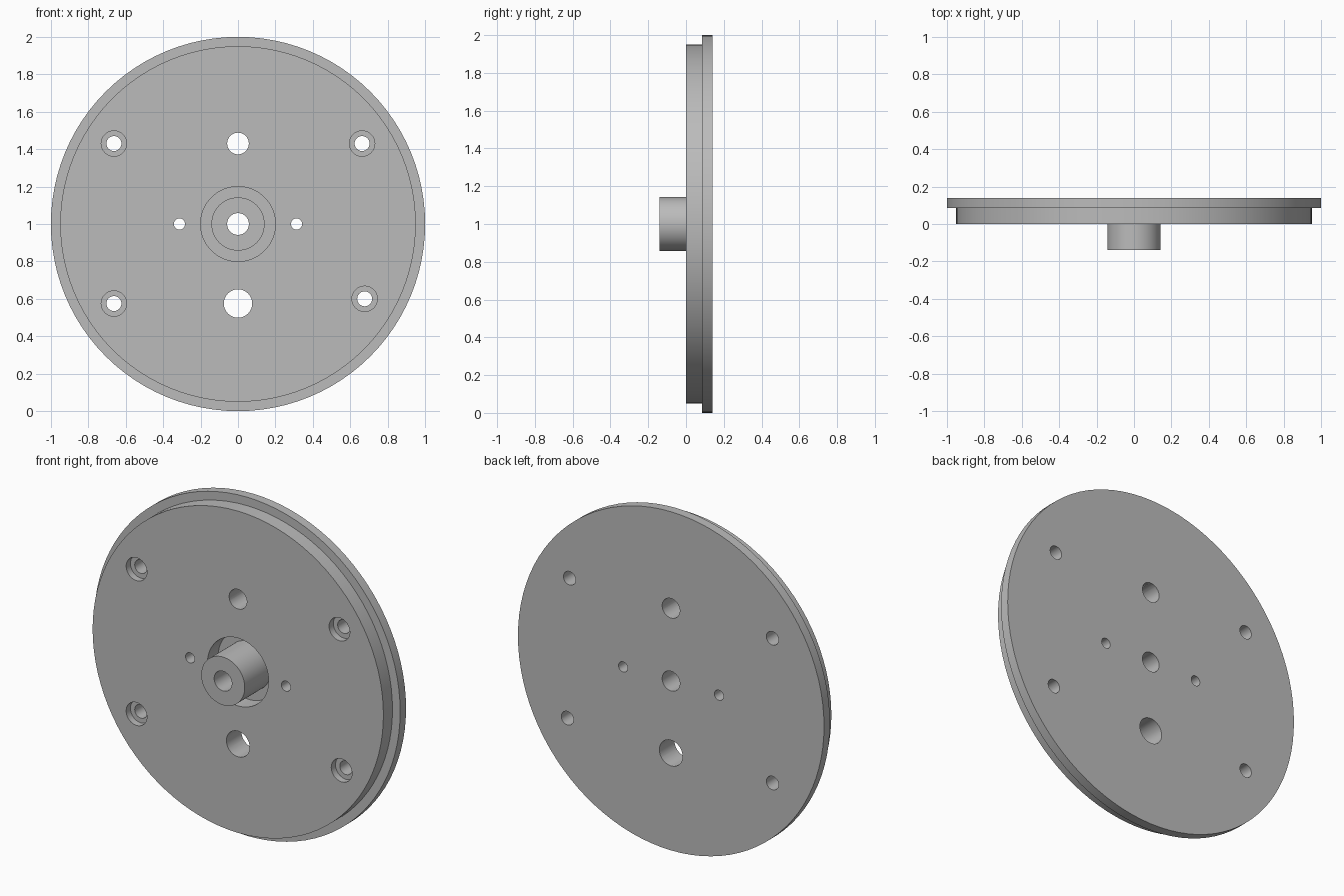
import bpy
import math

# Remove the default object
cube = bpy.data.objects.get("Cube")
if cube:
    bpy.data.objects.remove(cube, do_unlink=True)

# Single plain metal colour
metal = bpy.data.materials.new("plain grey")
metal.use_nodes = True
GREY = (0.5, 0.5, 0.5, 1.0)
metal.diffuse_color = GREY
metal.node_tree.nodes["Principled BSDF"].inputs["Base Color"].default_value = GREY

CENTRE_Z = 1.0
FRONT, STEP, BACK = 0.0, 0.085, 0.14


def lathe(name, profile, x=0.0, z=CENTRE_Z, sides=96, ring=False):
    """Turn (radius, y) points around the y axis; ring closes the profile on itself."""
    verts, faces = [], []
    n = len(profile)
    for i in range(sides):
        a = 2 * math.pi * i / sides
        verts += [(x + r * math.cos(a), y, z + r * math.sin(a)) for r, y in profile]
    for i in range(sides):
        j = (i + 1) % sides
        for k in range(n if ring else n - 1):
            m = (k + 1) % n
            faces.append((i * n + k, i * n + m, j * n + m, j * n + k))
    if not ring:
        faces.append([i * n for i in reversed(range(sides))])
        faces.append([i * n + n - 1 for i in range(sides)])
    mesh = bpy.data.meshes.new(name)
    mesh.from_pydata(verts, [], faces)
    mesh.materials.append(metal)
    obj = bpy.data.objects.new(name, mesh)
    bpy.context.collection.objects.link(obj)
    # Make all normals point outwards
    bpy.context.view_layer.objects.active = obj
    bpy.ops.object.select_all(action="DESELECT")
    obj.select_set(True)
    bpy.ops.object.mode_set(mode="EDIT")
    bpy.ops.mesh.select_all(action="SELECT")
    bpy.ops.mesh.normals_make_consistent(inside=False)
    bpy.ops.object.mode_set(mode="OBJECT")
    return obj


# Stepped plate with bored hub standing in a round recess
BORE, HUB, RECESS, DISC, FLANGE = 0.058, 0.142, 0.2, 0.95, 1.0
FLOOR = 0.1
plate = lathe("flanged_plate", [
    (BORE, -BACK), (HUB, -BACK), (HUB, FLOOR), (RECESS, FLOOR), (RECESS, FRONT),
    (DISC, FRONT), (DISC, STEP), (FLANGE, STEP), (FLANGE, BACK), (BORE, BACK),
], ring=True)

# Cutters for the through holes and counterbored screw holes
cutters = []


def hole(name, x, z, radius, counterbore=None):
    profile = [(radius, -0.1), (radius, 0.3)]
    if counterbore:
        profile = [(counterbore, -0.1), (counterbore, 0.04), (radius, 0.04), (radius, 0.3)]
    cutters.append(lathe(name, profile, x, z, 32))


hole("upper_hole_cutter", 0, 1.43, 0.058)
hole("lower_hole_cutter", 0, 0.575, 0.076)
for side in (-1, 1):
    hole("pin_hole_cutter", side * 0.313, CENTRE_Z, 0.03)
for x, z in ((-0.663, 1.43), (0.663, 1.43), (-0.663, 0.575), (0.677, 0.6)):
    hole("screw_hole_cutter", x, z, 0.04, 0.068)

bpy.ops.object.select_all(action="DESELECT")
plate.select_set(True)
bpy.context.view_layer.objects.active = plate
for cutter in cutters:
    cutter.hide_render = True
    mod = plate.modifiers.new("hole", "BOOLEAN")
    mod.operation = "DIFFERENCE"
    mod.solver = "EXACT"
    mod.object = cutter
    bpy.ops.object.modifier_apply(modifier=mod.name)
    bpy.data.objects.remove(cutter, do_unlink=True)

bpy.ops.object.shade_smooth_by_angle(angle=math.radians(30))
